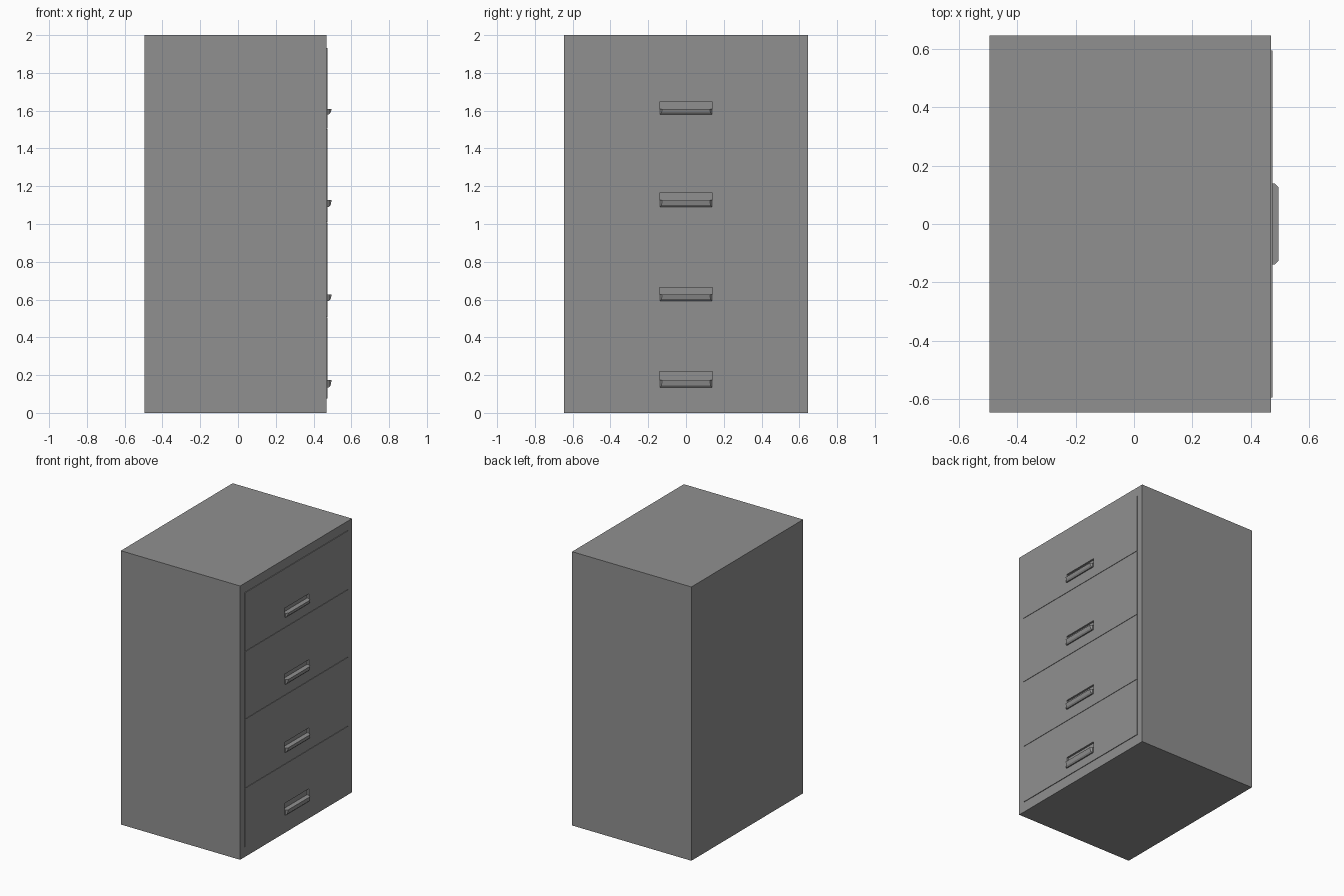
import bpy
import bmesh
from mathutils import Vector

if "Cube" in bpy.data.objects:
    bpy.data.objects.remove(bpy.data.objects["Cube"])

BODY_X = 0.469    # front plane of the case
DRAWER_X = 0.474  # front plane of the drawers

# dark grey paint
paint = bpy.data.materials.new("dark_grey_paint")
paint.diffuse_color = (0.28, 0.28, 0.28, 1)
paint.use_nodes = True
paint.node_tree.nodes["Principled BSDF"].inputs["Base Color"].default_value = paint.diffuse_color


def mesh_object(name, bm):
    bmesh.ops.recalc_face_normals(bm, faces=bm.faces)
    me = bpy.data.meshes.new(name)
    bm.to_mesh(me)
    bm.free()
    me.materials.append(paint)
    ob = bpy.data.objects.new(name, me)
    bpy.context.collection.objects.link(ob)
    return ob


def box(name, lo, hi):
    lo, hi = Vector(lo), Vector(hi)
    bm = bmesh.new()
    bmesh.ops.create_cube(bm, size=1)
    for v in bm.verts:
        v.co = (lo + hi) / 2 + v.co * (hi - lo)
    return mesh_object(name, bm)


def cut(ob, cutter):
    mod = ob.modifiers.new("pocket", 'BOOLEAN')
    mod.operation = 'DIFFERENCE'
    mod.solver = 'EXACT'
    mod.object = cutter
    bpy.context.view_layer.objects.active = ob
    bpy.ops.object.modifier_apply(modifier=mod.name)


def handle_lip(name, bottom, top):
    # rings from the drawer face outward: (x, half width, bottom z, top z)
    rings = [(BODY_X - 0.005, 0.138, bottom, top),
             (0.482, 0.138, bottom, top),
             (0.490, 0.130, bottom + 0.009, top),
             (0.495, 0.126, top - 0.004, top)]
    bm = bmesh.new()
    loops = [[bm.verts.new(p) for p in ((x, -w, b), (x, w, b), (x, w, t), (x, -w, t))]
             for x, w, b, t in rings]
    for a, b in zip(loops, loops[1:]):
        for i in range(4):
            j = (i + 1) % 4
            bm.faces.new((a[i], a[j], b[j], b[i]))
    bm.faces.new(loops[0])
    bm.faces.new(loops[-1])
    return mesh_object(name, bm)


# case
case = box("cabinet_case", (-0.495, -0.645, 0), (BODY_X, 0.645, 2))

# drawers: bottom, top, handle bottom, lip top, recess top
drawers = [(0.075, 0.504, 0.135, 0.174, 0.220),
           (0.507, 1.008, 0.593, 0.627, 0.665),
           (1.011, 1.502, 1.091, 1.126, 1.163),
           (1.505, 1.932, 1.580, 1.610, 1.645)]

for n, (z0, z1, hb, ht, rt) in enumerate(drawers, 1):
    front = box(f"drawer_front_{n}", (BODY_X - 0.001, -0.595, z0), (DRAWER_X, 0.595, z1))
    # finger recess above the lip
    cutter = box("recess_cutter", (0.460, -0.14, ht), (0.52, 0.14, rt))
    cutter.hide_render = True
    cut(case, cutter)
    cut(front, cutter)
    bpy.data.objects.remove(cutter, do_unlink=True)
    handle_lip(f"drawer_handle_{n}", hb, ht)
